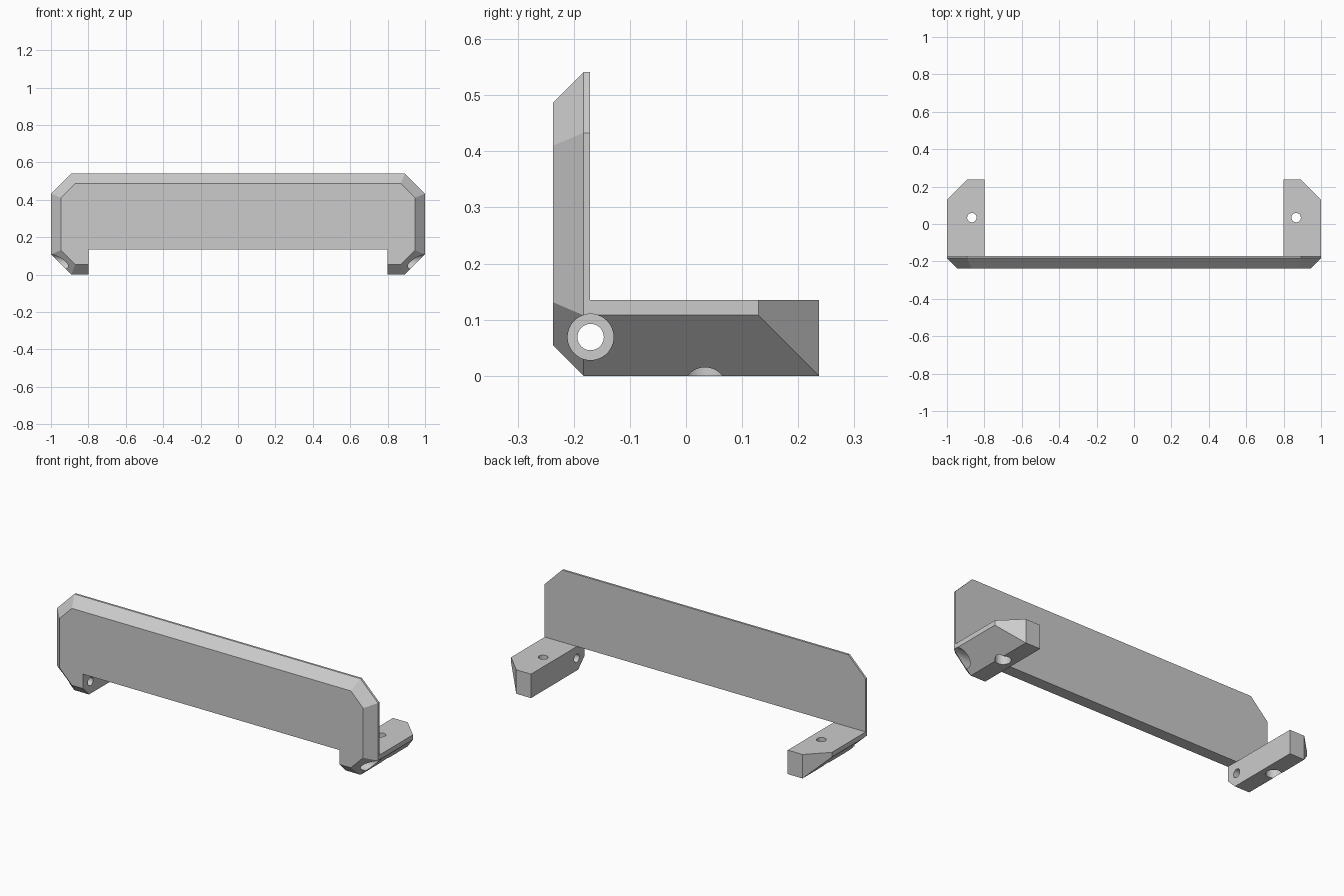
import bpy, bmesh, math
from mathutils import Vector

default = bpy.data.objects.get("Cube")
if default:
    bpy.data.objects.remove(default, do_unlink=True)

grey = bpy.data.materials.new("plain grey")
grey.use_nodes = True
colour = (0.6, 0.6, 0.6, 1)
grey.diffuse_color = colour
grey.node_tree.nodes["Principled BSDF"].inputs["Base Color"].default_value = colour

HEIGHT, FOOT_TOP, FOOT_INNER = 0.541, 0.135, 0.8
FRONT, RIM, PLATE_BACK, BACK = -0.237, -0.183, -0.171, 0.237
CORNER = 0.108


def add_object(name, bm):
    bmesh.ops.recalc_face_normals(bm, faces=bm.faces)
    mesh = bpy.data.meshes.new(name)
    bm.to_mesh(mesh)
    bm.free()
    obj = bpy.data.objects.new(name, mesh)
    bpy.context.collection.objects.link(obj)
    return obj


def octagon(bm, y, inset, corner):
    """Ring of vertices for a rectangle with cut corners."""
    x, lo, hi = 1 - inset, inset, HEIGHT - inset
    points = [(x, lo + corner), (x, hi - corner), (x - corner, hi), (corner - x, hi),
              (-x, hi - corner), (-x, lo + corner), (corner - x, lo), (x - corner, lo)]
    return [bm.verts.new((px, y, pz)) for px, pz in points]


def prism(name, outline, y0, y1):
    """Extrude an x-z outline along y."""
    bm = bmesh.new()
    face = bm.faces.new([bm.verts.new((x, y0, z)) for x, z in outline])
    new = bmesh.ops.extrude_face_region(bm, geom=[face])["geom"]
    verts = [v for v in new if isinstance(v, bmesh.types.BMVert)]
    bmesh.ops.translate(bm, verts=verts, vec=(0, y1 - y0, 0))
    return add_object(name, bm)


def cylinder(name, radius, start, end):
    bm = bmesh.new()
    start, end = Vector(start), Vector(end)
    axis = end - start
    bmesh.ops.create_cone(bm, cap_ends=True, segments=48, radius1=radius,
                          radius2=radius, depth=axis.length)
    turn = Vector((0, 0, 1)).rotation_difference(axis).to_matrix()
    bmesh.ops.rotate(bm, verts=bm.verts, matrix=turn)
    bmesh.ops.translate(bm, verts=bm.verts, vec=(start + end) / 2)
    return add_object(name, bm)


# Solid blank with a bevelled front
bm = bmesh.new()
rings = [octagon(bm, FRONT, 0.054, 0.077), octagon(bm, RIM, 0, CORNER),
         octagon(bm, BACK, 0, CORNER)]
for a, b in zip(rings, rings[1:]):
    for i in range(8):
        j = (i + 1) % 8
        bm.faces.new((a[i], a[j], b[j], b[i]))
bm.faces.new(rings[0])
bm.faces.new(rings[-1])

# Cut off the outer rear corners of the feet
for side in (1, -1):
    cut = bmesh.ops.bisect_plane(bm, geom=bm.verts[:] + bm.edges[:] + bm.faces[:],
                                 plane_co=(side, BACK - CORNER, 0), plane_no=(side, 1, 0),
                                 clear_outer=True)
    edges = [e for e in cut["geom_cut"] if isinstance(e, bmesh.types.BMEdge)]
    bmesh.ops.contextual_create(bm, geom=edges)
bracket = add_object("mounting_plate_with_feet", bm)
bracket.data.materials.append(grey)

# Cutters: T-shaped space behind the plate, notch under it, screw holes
w, t = FOOT_INNER, FOOT_TOP
cutters = [
    prism("rear_space", [(-2, t), (-w, t), (-w, -1), (w, -1), (w, t), (2, t), (2, 1), (-2, 1)],
          PLATE_BACK, 1),
    prism("plate_notch", [(-w, -1), (w, -1), (w, t), (-w, t)], -1, PLATE_BACK + 0.0002),
    cylinder("side_hole", 0.0235, (-1.2, -0.17, 0.069), (1.2, -0.17, 0.069)),
]
for side in (1, -1):
    x = side * 0.867
    cutters += [
        cylinder("side_recess", 0.041, (x, -0.17, 0.069), (side * 1.2, -0.17, 0.069)),
        cylinder("upright_hole", 0.025, (x, 0.034, -0.2), (x, 0.034, 0.3)),
        cylinder("base_recess", 0.04, (x, 0.034, -0.2), (x, 0.034, 0.067)),
    ]

bpy.ops.object.select_all(action="DESELECT")
bpy.context.view_layer.objects.active = bracket
bracket.select_set(True)
for cutter in cutters:
    cutter.hide_render = True
    mod = bracket.modifiers.new(cutter.name, "BOOLEAN")
    mod.operation, mod.solver, mod.object = "DIFFERENCE", "EXACT", cutter
    bpy.ops.object.modifier_apply(modifier=mod.name)
    bpy.data.objects.remove(cutter, do_unlink=True)

bpy.ops.object.shade_smooth_by_angle(angle=math.radians(25))
